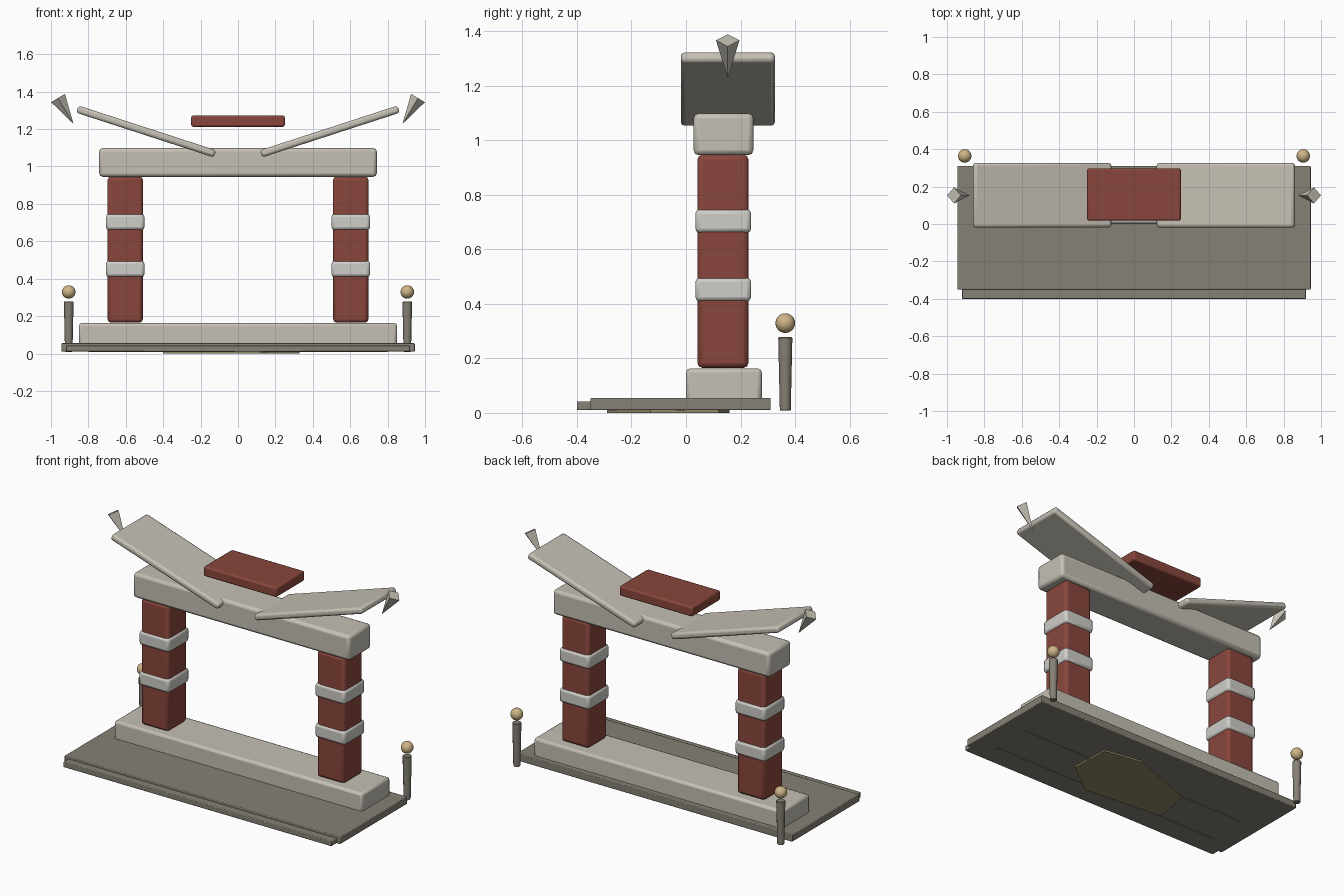
import bpy, bmesh
from math import radians, sin, cos
from mathutils import Vector

if "Cube" in bpy.data.objects:
    bpy.data.objects.remove(bpy.data.objects["Cube"])


def mat(name, rgb):
    m = bpy.data.materials.new(name)
    m.diffuse_color = (*rgb, 1)
    m.use_nodes = True
    m.node_tree.nodes["Principled BSDF"].inputs["Base Color"].default_value = m.diffuse_color
    return m


STONE = mat("pale_stone", (0.56, 0.53, 0.46))
BAND = mat("band_stone", (0.62, 0.61, 0.58))
DARK = mat("dark_stone", (0.24, 0.22, 0.18))
RED = mat("red_paint", (0.25, 0.062, 0.045))
GOLD = mat("gold", (0.62, 0.46, 0.24))
OLIVE = mat("olive", (0.30, 0.25, 0.14))


def finish(o, name, m, bevel=0.0, segs=2):
    o.name = name
    o.data.materials.append(m)
    if bevel:
        b = o.modifiers.new("bevel", 'BEVEL')
        b.width, b.segments = bevel, segs
    bpy.ops.object.shade_smooth_by_angle(angle=radians(35))
    return o


def box(name, x, y, z, m, bevel=0.01, tilt=0.0):
    """Box from (min, max) ranges, optionally tilted about y."""
    r = (x, y, z)
    bpy.ops.mesh.primitive_cube_add(size=1, location=[(a + b) / 2 for a, b in r])
    o = bpy.context.object
    o.scale = [b - a for a, b in r]
    bpy.ops.object.transform_apply(location=False, rotation=False, scale=True)
    o.rotation_euler.y = tilt
    return finish(o, name, m, bevel)


# Ground slab, front step and plinth
box("base_slab", (-0.945, 0.945), (-0.35, 0.31), (0.01, 0.055), DARK, 0.004)
box("front_step", (-0.92, 0.92), (-0.40, -0.30), (0.01, 0.042), DARK, 0.004)
box("plinth", (-0.85, 0.85), (0.0, 0.278), (0.04, 0.163), STONE, 0.015)

# Thin plate and ribs under the slab
bm = bmesh.new()
outline = [(0.33, -0.13), (0.32, 0.12), (0.08, 0.16), (-0.36, 0.0), (-0.40, -0.24), (0.12, -0.29)]
face = bm.faces.new([bm.verts.new((x, y, 0.0)) for x, y in outline])
top = bmesh.ops.extrude_face_region(bm, geom=[face])["geom"]
bmesh.ops.translate(bm, vec=(0, 0, 0.02), verts=[v for v in top if isinstance(v, bmesh.types.BMVert)])
bmesh.ops.recalc_face_normals(bm, faces=bm.faces)
me = bpy.data.meshes.new("under_plate")
bm.to_mesh(me)
bm.free()
plate = bpy.data.objects.new("under_plate", me)
bpy.context.collection.objects.link(plate)
me.materials.append(OLIVE)
for i, y in enumerate((-0.02, -0.27)):
    box(f"under_rib_{i}", (-0.8, 0.8), (y - 0.015, y + 0.015), (0.007, 0.03), DARK, 0)

# Lintel and the name-free plaque above it
box("lintel", (-0.742, 0.742), (0.028, 0.247), (0.945, 1.098), STONE, 0.018)
box("top_plaque", (-0.25, 0.25), (0.018, 0.298), (1.212, 1.273), RED, 0.01)

for s, side in ((-1, "left"), (1, "right")):
    # Pillar with two bands
    c = 0.603 * s
    box(f"pillar_{side}", (c - 0.094, c + 0.094), (0.042, 0.229), (0.165, 0.947), RED, 0.018)
    for i, z in enumerate((0.452, 0.703)):
        box(f"pillar_band_{side}_{i}", (c - 0.103, c + 0.103), (0.034, 0.239),
            (z - 0.043, z + 0.043), BAND, 0.016)

    # Sloping roof wing
    c = 0.491 * s
    box(f"roof_wing_{side}", (c - 0.387, c + 0.387), (-0.019, 0.326), (1.167, 1.207),
        STONE, 0.014, tilt=-s * radians(18))

    # Four-sided finial, point downwards and inwards
    base, h, a = Vector((0.9625 * s, 0.153, 1.366)), 0.162, radians(31)
    axis = Vector((-s * sin(a), 0, -cos(a)))
    bpy.ops.mesh.primitive_cone_add(vertices=4, radius1=0.043, depth=h, location=base + axis * h / 2)
    o = bpy.context.object
    o.rotation_euler.y = radians(180) + s * a
    finish(o, f"finial_{side}", STONE)

    # Rear lantern post and ball
    bpy.ops.mesh.primitive_cone_add(vertices=12, radius1=0.02, radius2=0.026, depth=0.27,
                                    location=(0.905 * s, 0.364, 0.143))
    finish(bpy.context.object, f"post_{side}", DARK, 0.003, 1)
    bpy.ops.mesh.primitive_uv_sphere_add(segments=20, ring_count=12, radius=0.036,
                                         location=(0.905 * s, 0.364, 0.329))
    finish(bpy.context.object, f"post_ball_{side}", GOLD)
